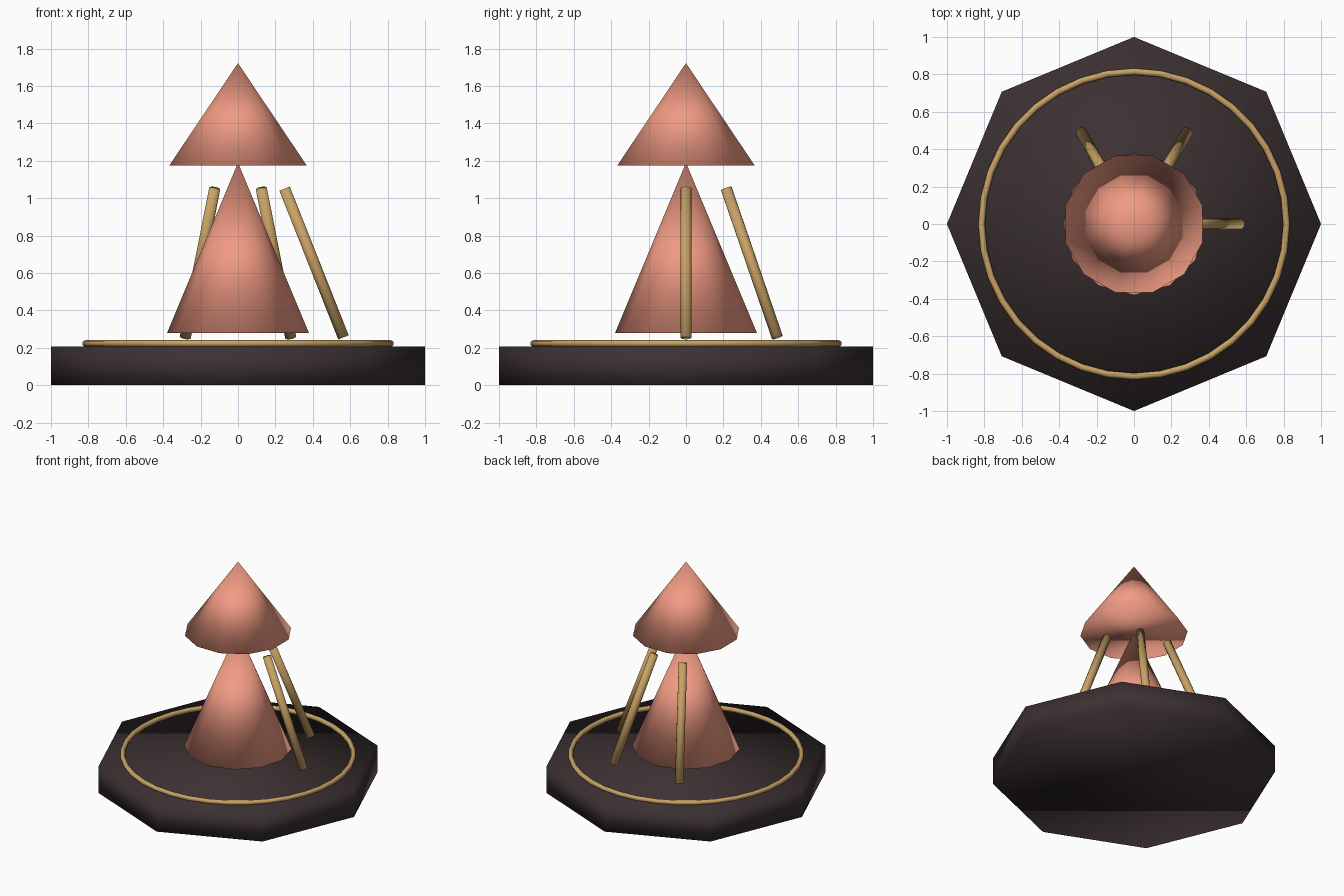
import bpy
from math import radians, cos, sin
from mathutils import Vector

if "Cube" in bpy.data.objects:
    bpy.data.objects.remove(bpy.data.objects["Cube"])


def material(name, rgb):
    m = bpy.data.materials.new(name)
    m.diffuse_color = (*rgb, 1)
    m.use_nodes = True
    m.node_tree.nodes["Principled BSDF"].inputs["Base Color"].default_value = m.diffuse_color
    return m


dark = material("dark_base", (0.045, 0.03, 0.032))
coral = material("coral", (0.88, 0.33, 0.23))
gold = material("gold", (0.58, 0.36, 0.13))


def finish(name, mat):
    ob = bpy.context.object
    ob.name = name
    ob.data.materials.append(mat)
    bpy.ops.object.shade_smooth()


def cone(name, radius, z0, z1, turn):
    bpy.ops.mesh.primitive_cone_add(vertices=12, radius1=radius, radius2=0, depth=z1 - z0,
                                    location=(0, 0, (z0 + z1) / 2), rotation=(0, 0, radians(turn)))
    finish(name, coral)


def rod(name, a, b, radius):
    d = b - a
    bpy.ops.mesh.primitive_cylinder_add(vertices=12, radius=radius, depth=d.length,
                                        location=(a + b) / 2,
                                        rotation=d.to_track_quat('Z', 'Y').to_euler())
    finish(name, gold)


# Octagonal base slab
bpy.ops.mesh.primitive_cylinder_add(vertices=8, radius=1, depth=0.208, location=(0, 0, 0.104))
finish("base", dark)

# Ring lying on the base
bpy.ops.mesh.primitive_torus_add(major_radius=0.815, minor_radius=0.018, major_segments=36,
                                 minor_segments=8, location=(0, 0, 0.223))
finish("base_ring", gold)

# Two stacked cones, the upper one turned half a facet
cone("lower_cone", 0.38, 0.278, 1.19, 0)
cone("upper_cone", 0.38, 1.175, 1.722, 15)

# Three leaning rods
for i in range(3):
    t = radians(60 * i)
    out = Vector((cos(t), sin(t), 0))
    rod(f"leaning_rod_{i + 1}", out * 0.564 + Vector((0, 0, 0.256)),
        out * 0.249 + Vector((0, 0, 1.051)), 0.03)
